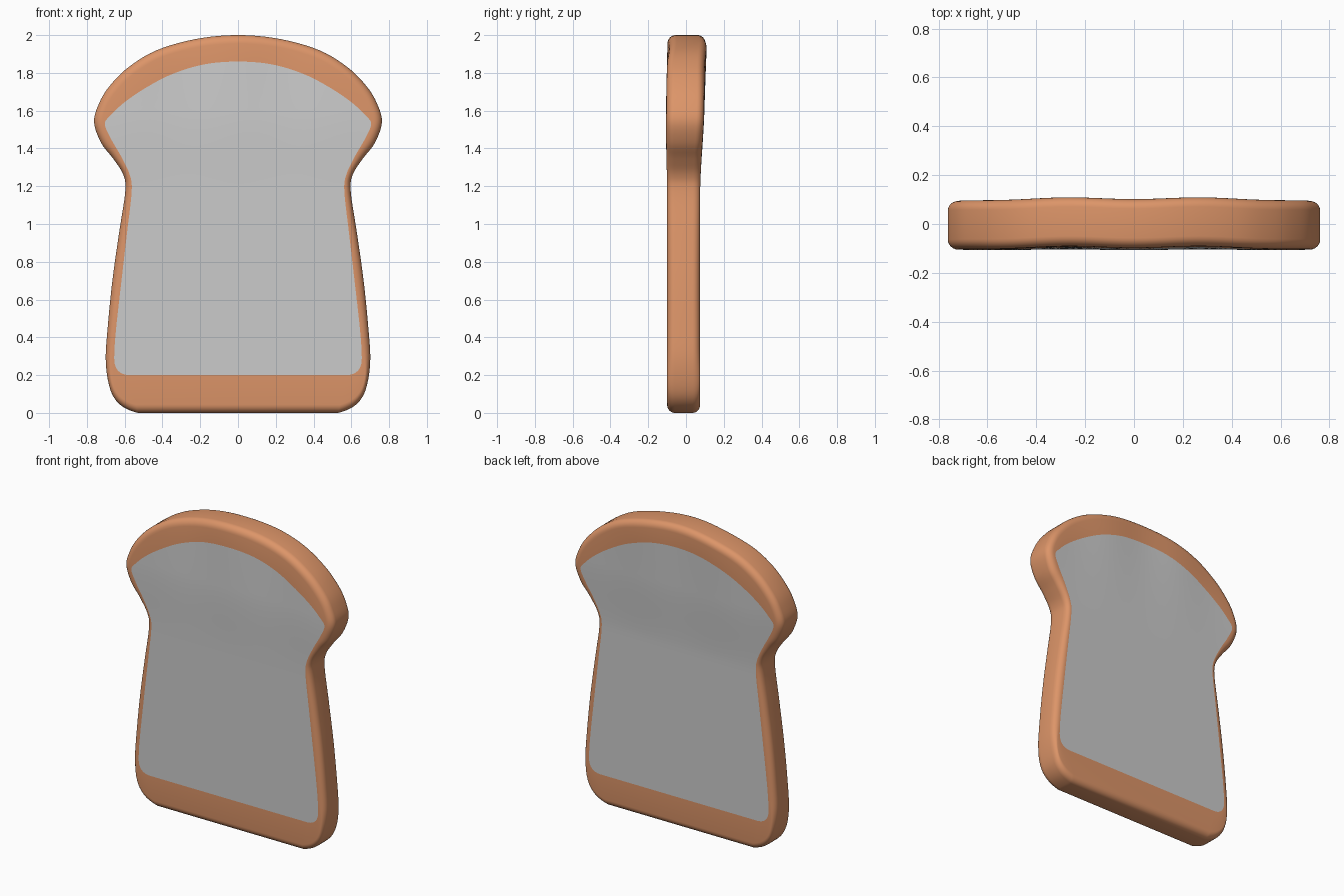
import bpy, math
from mathutils import Vector

if "Cube" in bpy.data.objects:
    bpy.data.objects.remove(bpy.data.objects["Cube"])

# Right half outlines (x, z), bottom to top, with matching point order
OUTER = [(.53, 0), (.62, .04), (.675, .12), (.70, .27), (.69, .45), (.665, .7), (.63, .95),
         (.597, 1.17), (.607, 1.26), (.66, 1.345), (.725, 1.43), (.762, 1.54), (.735, 1.64),
         (.68, 1.73), (.58, 1.83), (.43, 1.92), (.22, 1.98), (0, 2)]
INNER = [(.58, .20), (.625, .215), (.65, .25), (.655, .31), (.645, .45), (.617, .7), (.588, .95),
         (.563, 1.17), (.573, 1.26), (.62, 1.36), (.672, 1.45), (.705, 1.53), (.67, 1.58),
         (.60, 1.645), (.49, 1.72), (.35, 1.793), (.18, 1.845), (0, 1.86)]
STEPS = 5


def spline(points):
    """Smooth curve through the points, mirrored tangent at the top."""
    p = [Vector(q) for q in points]
    p = [p[0] - Vector((.08, 0))] + p + [Vector((-p[-2].x, p[-2].y))]
    out = []
    for a, b, c, d in zip(p, p[1:], p[2:], p[3:]):
        for k in range(STEPS):
            t = k / STEPS
            out.append(.5 * (2 * b + (c - a) * t + (2 * a - 5 * b + 4 * c - d) * t * t
                             + (3 * b - a - 3 * c + d) * t ** 3))
    return out + [p[-2]]


def loop(half):
    return half + [Vector((-q.x, q.y)) for q in reversed(half[:-1])]


def place(x, z, side, drop=0):
    """Point on the wavy slice face; side -1 is the front, 1 the back."""
    t = min(max((z - 1.2) / .8, 0), 1) ** 1.3
    g = min(max((z - 1.15) / .45, 0), 1)
    mid = -.0125 + t * (.02 - .0045 * math.cos(2 * math.pi * x / .56))
    half = .0875 + .0125 * g * g * (3 - 2 * g)
    return (x, mid + side * (half - drop), z)


def make(name, verts, faces, color=None):
    me = bpy.data.meshes.new(name)
    me.from_pydata(verts, [], faces)
    me.shade_smooth()
    ob = bpy.data.objects.new(name, me)
    bpy.context.collection.objects.link(ob)
    if color:
        mat = bpy.data.materials.new(name)
        mat.diffuse_color = color
        mat.use_nodes = True
        mat.node_tree.nodes["Principled BSDF"].inputs["Base Color"].default_value = mat.diffuse_color
        me.materials.append(mat)
    return ob


inner_half, outer_half = spline(INNER), spline(OUTER)
inner, outer = loop(inner_half), loop(outer_half)
n = len(inner)


def ring(side, angle):
    """Crust ring; angle None is the crumb border, otherwise a point on the rounded edge."""
    pts = []
    for a, b in zip(inner, outer):
        d = (b - a).length
        r = min(.045, d * .92)
        if angle is None:
            pts.append(place(a.x, a.y, side))
        else:
            q = a.lerp(b, 1 - r / d * (1 - math.sin(angle)))
            pts.append(place(q.x, q.y, side, .04 * (1 - math.cos(angle))))
    return pts


# Crust: rounded band from front crumb border to back crumb border
angles = [None] + [math.pi / 2 * k / 6 for k in range(7)]
rings = [ring(-1, a) for a in angles] + [ring(1, a) for a in reversed(angles)]
faces = [(r * n + i, (r + 1) * n + i, (r + 1) * n + (i + 1) % n, r * n + (i + 1) % n)
         for r in range(len(rings) - 1) for i in range(n)]
make("crust", [v for r in rings for v in r], faces, (.72, .30, .14, 1))

# Crumb: one wavy sheet on each side, rows spanning left to right
COLS = 24
for name, side in (("crumb_front", -1), ("crumb_back", 1)):
    verts = [place(q.x * (2 * c / COLS - 1), q.y, side)
             for q in inner_half[:-1] for c in range(COLS + 1)]
    w, rows = COLS + 1, len(inner_half) - 1
    faces = [(r * w + c, r * w + c + 1, (r + 1) * w + c + 1, (r + 1) * w + c)
             for r in range(rows - 1) for c in range(COLS)]
    verts.append(place(0, inner_half[-1].y, side))
    faces += [((rows - 1) * w + c, (rows - 1) * w + c + 1, len(verts) - 1) for c in range(COLS)]
    if side > 0:
        faces = [f[::-1] for f in faces]
    make(name, verts, faces)
